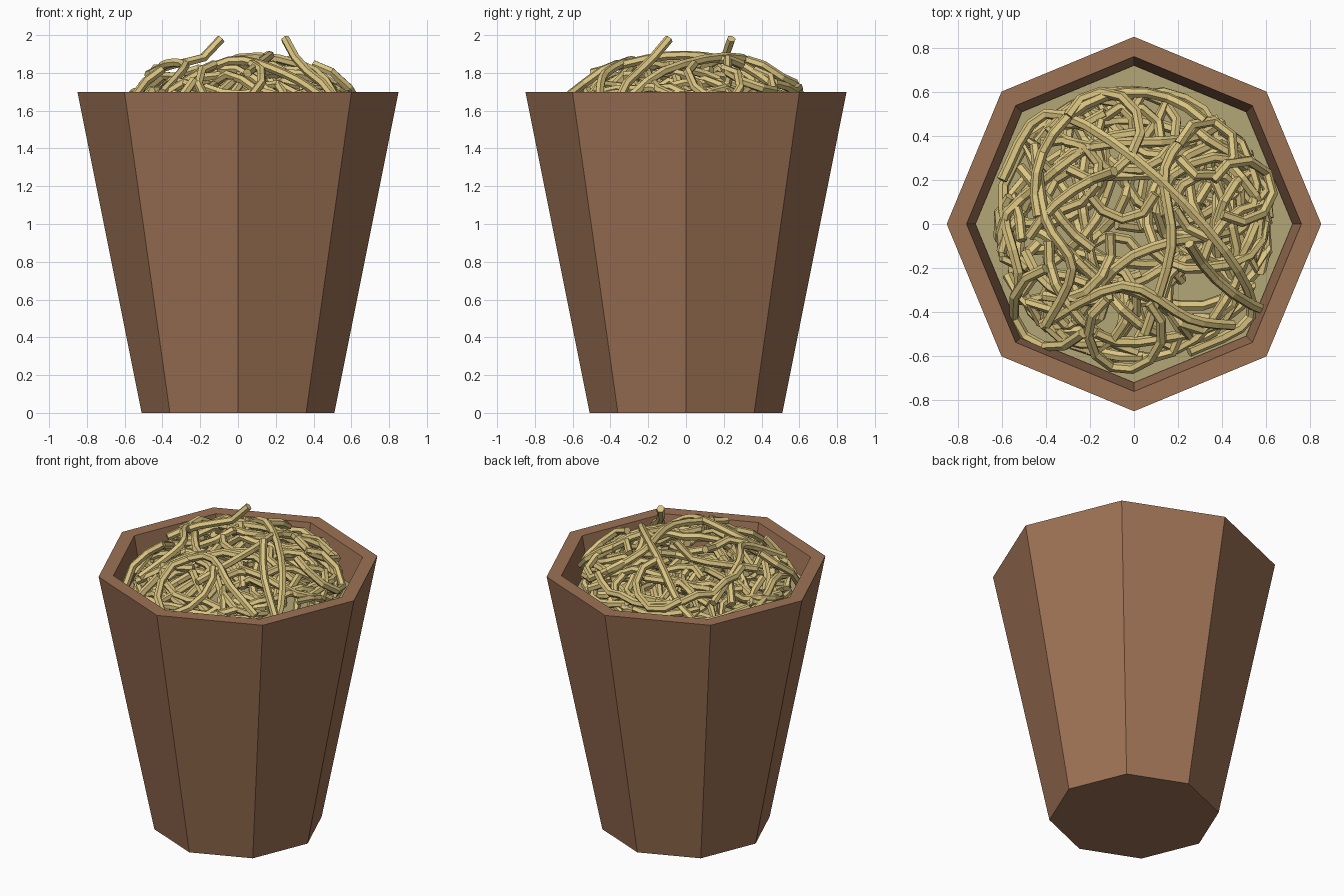
import bpy, bmesh, math, random
from mathutils import Vector

if "Cube" in bpy.data.objects:
    bpy.data.objects.remove(bpy.data.objects["Cube"])

random.seed(7)


def material(name, rgb):
    m = bpy.data.materials.new(name)
    m.diffuse_color = (*rgb, 1)
    m.use_nodes = True
    m.node_tree.nodes["Principled BSDF"].inputs["Base Color"].default_value = m.diffuse_color
    return m


BROWN = material("bucket_brown", (0.34, 0.17, 0.09))
BASE = material("filling_tan", (0.45, 0.38, 0.18))
NOODLE = material("noodle_yellow", (0.71, 0.56, 0.22))


def octagon_lathe(name, profile, mat):
    """Sweep (radius, z) profile round eight corners and cap both ends."""
    bm = bmesh.new()
    rings = []
    for r, z in profile:
        rings.append([bm.verts.new((r * math.cos(i * math.pi / 4),
                                    r * math.sin(i * math.pi / 4), z)) for i in range(8)])
    for a, b in zip(rings, rings[1:]):
        for i in range(8):
            j = (i + 1) % 8
            bm.faces.new((a[i], a[j], b[j], b[i]))
    bm.faces.new(rings[0][::-1])
    bm.faces.new(rings[-1])
    bmesh.ops.recalc_face_normals(bm, faces=bm.faces)
    me = bpy.data.meshes.new(name)
    bm.to_mesh(me)
    bm.free()
    me.materials.append(mat)
    ob = bpy.data.objects.new(name, me)
    bpy.context.collection.objects.link(ob)


# Bucket with hollow inside, and the flat bed the noodles lie on
octagon_lathe("bucket", [(0.51, 0), (0.85, 1.7), (0.76, 1.7), (0.46, 0.1)], BROWN)
octagon_lathe("filling_bed", [(0.71, 1.46), (0.72, 1.5)], BASE)


def dome(x, y):
    """Height of the top of the noodle heap."""
    return 1.52 + 0.38 * math.sqrt(max(0, 1 - (x * x + y * y) / 0.68 ** 2))


def on_dome(x, y):
    return Vector((x, y, dome(x, y) + random.uniform(-.01, .03)))


def smooth(pts, n):
    """Catmull-Rom resampling."""
    p = [pts[0]] + pts + [pts[-1]]
    out = []
    for a, b, c, d in zip(p, p[1:], p[2:], p[3:]):
        for k in range(n):
            t = k / n
            out.append(0.5 * (2 * b + (c - a) * t + (2 * a - 5 * b + 4 * c - d) * t * t
                              + (3 * b - a - 3 * c + d) * t ** 3))
    return out + [pts[-1]]


def arc(cx, cy, r, start, sweep):
    """Strand curling round a centre, in steps of about 0.1."""
    n = max(4, round(abs(math.radians(sweep)) * r / 0.1))
    angles = [math.radians(start + sweep * k / n) for k in range(n + 1)]
    return [on_dome(cx + r * math.cos(t), cy + r * math.sin(t)) for t in angles]


def sprout(x, y, heading):
    """Strand whose raised end stands at the full height, falling onto the heap."""
    path = []
    for k in range(6):
        path.append(Vector((x, y, max(dome(x, y), 1.98 - 0.1 * k))))
        x, y = x + .1 * math.cos(heading), y + .1 * math.sin(heading)
        heading += .15
    return path


def noodles(name, paths):
    """All paths as six-sided tubes in one mesh."""
    cu = bpy.data.curves.new(name, "CURVE")
    cu.dimensions = "3D"
    cu.bevel_depth = 0.024
    cu.bevel_resolution = 1
    cu.use_fill_caps = True
    cu.materials.append(NOODLE)
    for path in paths:
        s = cu.splines.new("POLY")
        s.points.add(len(path) - 1)
        s.use_smooth = False
        for pt, co in zip(s.points, path):
            pt.co = (*co, 1)
    ob = bpy.data.objects.new(name, cu)
    bpy.context.collection.objects.link(ob)
    bpy.ops.object.select_all(action="DESELECT")
    ob.select_set(True)
    bpy.context.view_layer.objects.active = ob
    bpy.ops.object.convert(target="MESH")
    bpy.ops.object.shade_flat()


# Long strands, curls and raised ends on top of the heap
long_strands = [
    [(-.6, .2), (-.4, .5), (0, .3), (.41, -.12), (.53, -.42), (.25, -.58)],
    [(-.45, .36), (-.4, .02), (-.28, -.2), (-.4, -.46)],
    [(.3, .47), (.14, .25), (.17, -.1), (.05, -.5)],
    [(-.42, -.46), (-.05, -.28), (.25, -.43), (.45, -.46)],
]
paths = [smooth([on_dome(x, y) for x, y in s], 4) for s in long_strands]
paths += [arc(0, .15, .45, 195, -150), arc(-.04, -.49, .17, 120, 290),
          arc(.49, .15, .14, 160, -290), arc(.33, .34, .13, 200, 330),
          arc(-.14, .43, .17, 160, -200), arc(-.37, -.38, .18, 100, 220)]
paths += [sprout(.25, -.09, -1.0), sprout(-.09, .24, 3.5)]
noodles("top_noodles", paths)

# Tangled strands filling the heap underneath
paths = []
for n in range(75):
    r, a = 0.58 * math.sqrt(random.random()), random.uniform(0, math.tau)
    x, y = r * math.cos(a), r * math.sin(a)
    head = random.uniform(0, math.tau)
    turn = random.uniform(-.5, .5)
    level, path = random.uniform(.3, 1), []
    for k in range(random.randint(6, 12)):
        path.append(Vector((x, y, 1.5 + (dome(x, y) - 1.53) * level)))
        level = min(.97, max(.2, level + random.uniform(-.2, .2)))
        # Steer away from the bucket wall
        nx, ny = x + .1 * math.cos(head), y + .1 * math.sin(head)
        while math.hypot(nx, ny) > .62:
            head += .35 if turn > 0 else -.35
            nx, ny = x + .1 * math.cos(head), y + .1 * math.sin(head)
        x, y = nx, ny
        turn = max(-.7, min(.7, turn + random.uniform(-.25, .25)))
        head += turn
    paths.append(path)
noodles("tangled_noodles", paths)
